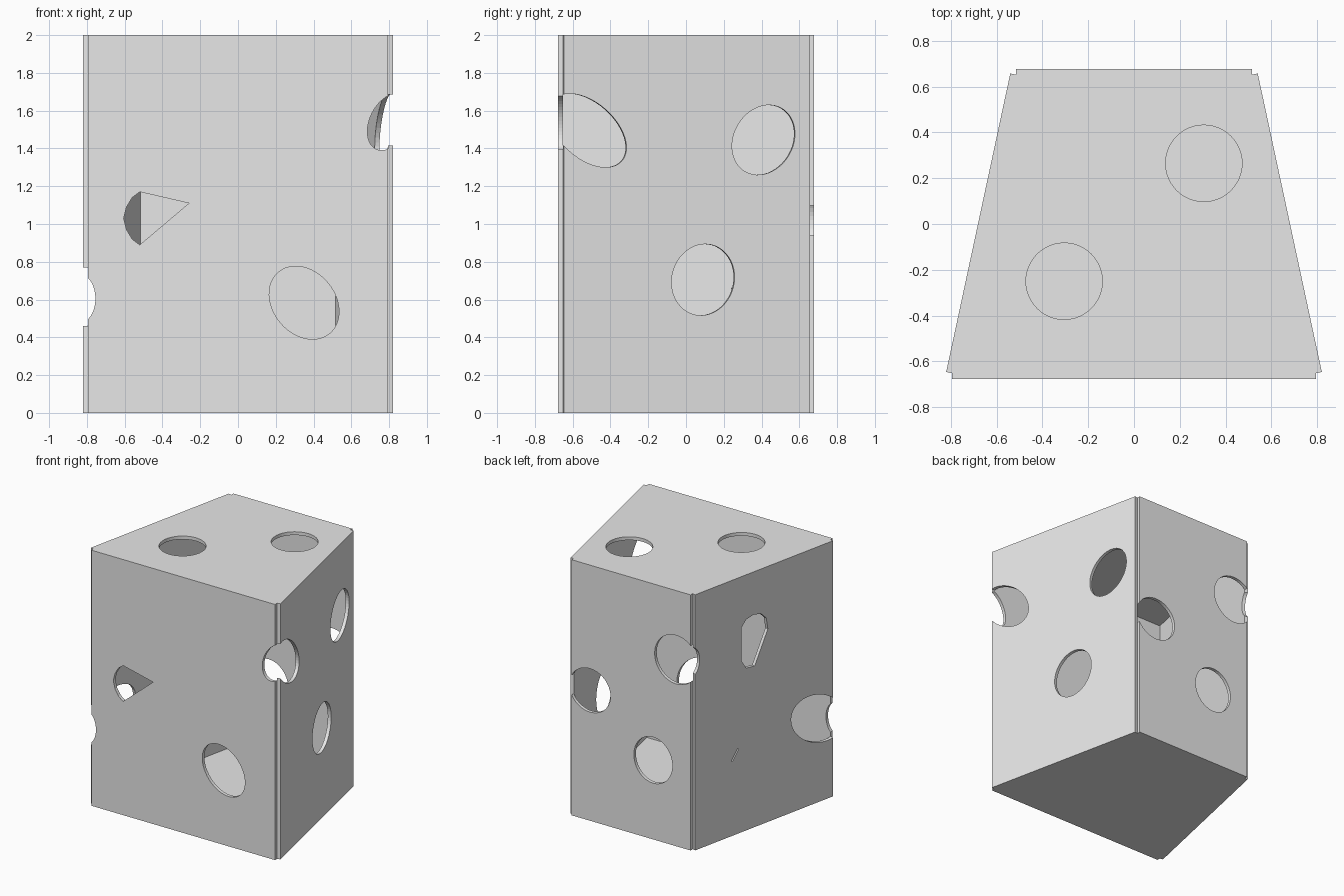
import bpy, bmesh
from math import cos, sin, tau, radians, hypot

cube = bpy.data.objects.get("Cube")
if cube:
    bpy.data.objects.remove(cube)

H, T = 2.0, 0.026                  # height and panel thickness
FX, BX, Y = 0.795, 0.515, 0.652    # inner half widths at front and back, half depth

grey = bpy.data.materials.new("light grey")
grey.use_nodes = True
grey.diffuse_color = (0.8, 0.8, 0.8, 1)
bsdf = next(n for n in grey.node_tree.nodes if n.type == 'BSDF_PRINCIPLED')
bsdf.inputs["Base Color"].default_value = (0.8, 0.8, 0.8, 1)


def oval(u, v, ru, rv, turn=0, n=48):
    """Outline of an ellipse in panel coordinates, turned in degrees."""
    c, s = cos(radians(turn)), sin(radians(turn))
    pts = [(ru * cos(tau * i / n), rv * sin(tau * i / n)) for i in range(n)]
    return [(u + a * c - b * s, v + a * s + b * c) for a, b in pts]


def prisms(name, outlines, place, d0, d1):
    """Extrude every outline through the panel depth d0..d1."""
    bm = bmesh.new()
    for pts in outlines:
        low = [bm.verts.new(place(u, v, d0)) for u, v in pts]
        high = [bm.verts.new(place(u, v, d1)) for u, v in pts]
        bm.faces.new(low[::-1])
        bm.faces.new(high)
        for i in range(len(pts)):
            j = (i + 1) % len(pts)
            bm.faces.new((low[i], low[j], high[j], high[i]))
    bmesh.ops.recalc_face_normals(bm, faces=bm.faces)
    mesh = bpy.data.meshes.new(name)
    bm.to_mesh(mesh)
    bm.free()
    obj = bpy.data.objects.new(name, mesh)
    bpy.context.collection.objects.link(obj)
    return obj


def panel(name, outline, place, holes=()):
    """A flat panel with holes cut through it."""
    obj = prisms(name, [outline], place, 0, T)
    obj.data.materials.append(grey)
    if holes:
        cutter = prisms(name + "_cutter", holes, place, -0.05, T + 0.05)
        cutter.hide_render = True
        cut = obj.modifiers.new("holes", 'BOOLEAN')
        cut.operation, cut.solver, cut.object = 'DIFFERENCE', 'EXACT', cutter
        bpy.context.view_layer.update()
        deps = bpy.context.evaluated_depsgraph_get()
        mesh = bpy.data.meshes.new_from_object(obj.evaluated_get(deps))
        obj.modifiers.clear()
        obj.data = mesh
        bpy.data.objects.remove(cutter)
    return obj


def side(sign):
    """Placement on a slanted side wall: u is y, v is z, d is outward."""
    slope = (BX - FX) / (2 * Y)
    k = hypot(1, slope)
    return lambda u, v, d: (sign * ((FX + BX) / 2 + slope * u + d / k), u - slope * d / k, v)


def rect(half):
    return [(-half, 0), (half, 0), (half, H), (-half, H)]


floor = [(-FX, -Y), (FX, -Y), (BX, Y), (-BX, Y)]

# Front wall: one oval, two corner bites and a pointed opening
pointed = [(-0.52, 1.17), (-0.56, 1.14), (-0.59, 1.09), (-0.605, 1.03),
           (-0.59, 0.97), (-0.56, 0.92), (-0.52, 0.89), (-0.26, 1.11)]
panel("front_wall", rect(FX), lambda u, v, d: (u, -Y - d, v), [
    oval(0.35, 0.583, 0.211, 0.164, -50),
    oval(0.80, 1.54, 0.159, 0.102, 64),
    oval(-0.84, 0.605, 0.085, 0.13),
    pointed])

# Back wall
panel("back_wall", rect(BX), lambda u, v, d: (u, Y + d, v), [
    oval(0.357, 1.02, 0.178, 0.17),
    oval(-0.19, 0.62, 0.167, 0.18),
    oval(-0.39, 1.46, 0.187, 0.19)])

# Left wall (+x)
panel("left_wall", rect(Y), side(1), [
    oval(0.405, 1.445, 0.193, 0.157, 60),
    oval(0.085, 0.705, 0.19, 0.165, 75),
    oval(-0.525, 1.495, 0.242, 0.146, -42)])

# Right wall (-x): corner bites, a clipped oval and a thin slit
clipped = [(0.215, 1.6), (0.215, 1.34), (0.17, 1.27), (0.09, 1.26),
           (-0.035, 1.51), (-0.02, 1.6), (0.03, 1.65), (0.1, 1.665), (0.17, 1.65)]
slit = [(0.31, 0.585), (0.3, 0.58), (0.24, 0.66), (0.25, 0.665)]
panel("right_wall", rect(Y), side(-1), [
    oval(-0.51, 0.655, 0.273, 0.175, 28),
    oval(0.68, 1.48, 0.07, 0.11),
    clipped, slit])

# Top with two round holes, and a closed base
panel("top_panel", floor, lambda u, v, d: (u, v, H - T + d), [
    oval(0.305, 0.265, 0.167, 0.167),
    oval(-0.305, -0.25, 0.167, 0.167)])
panel("base_panel", floor, lambda u, v, d: (u, v, d))
